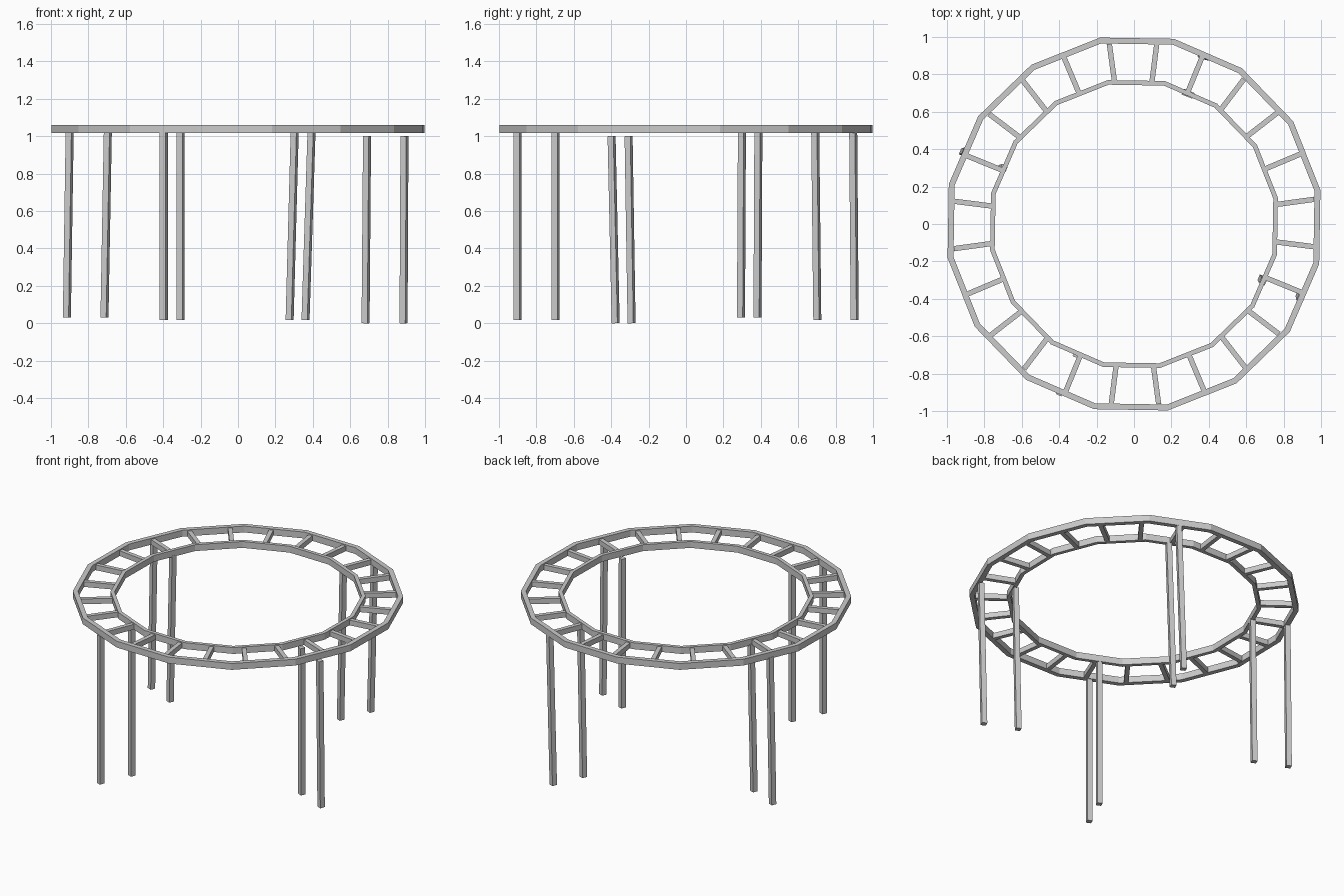
import bpy, bmesh
from math import cos, sin, radians
from mathutils import Vector, Matrix

if "Cube" in bpy.data.objects:
    bpy.data.objects.remove(bpy.data.objects["Cube"])


def finish(name, bm):
    bmesh.ops.recalc_face_normals(bm, faces=bm.faces)
    mesh = bpy.data.meshes.new(name)
    bm.to_mesh(mesh)
    bm.free()
    ob = bpy.data.objects.new(name, mesh)
    bpy.context.collection.objects.link(ob)
    return ob


def ring(name, r_in, r_out, z0, z1, sides=16, turn=10.3):
    """Faceted rectangular-section hoop."""
    bm = bmesh.new()
    loops = []
    for i in range(sides):
        a = radians(turn + 360 / sides * i)
        loops.append([bm.verts.new((r * cos(a), r * sin(a), z))
                      for r, z in ((r_in, z0), (r_out, z0), (r_out, z1), (r_in, z1))])
    for i in range(sides):
        p, q = loops[i], loops[(i + 1) % sides]
        for j in range(4):
            k = (j + 1) % 4
            bm.faces.new((p[j], q[j], q[k], p[k]))
    return finish(name, bm)


def beam(name, start, end, width, height, turn=None):
    """Box running between two points."""
    a, b = Vector(start), Vector(end)
    d = b - a
    if turn is None:                       # horizontal bar
        rot = d.to_track_quat('X', 'Z').to_matrix().to_4x4()
        size = (d.length, width, height)
    else:                                  # upright post
        tilt = Vector((0, 0, 1)).rotation_difference(d).to_matrix().to_4x4()
        rot = tilt @ Matrix.Rotation(radians(turn), 4, 'Z')
        size = (width, height, d.length)
    bm = bmesh.new()
    bmesh.ops.create_cube(bm, size=1, matrix=Matrix.Translation((a + b) / 2) @ rot
                          @ Matrix.Diagonal((*size, 1)))
    return finish(name, bm)


# Two concentric rails
ring("outer_rail", 0.981, 1.013, 1.017, 1.06)
ring("inner_rail", 0.757, 0.782, 1.017, 1.06)

# Radial rungs between the rails
for i in range(24):
    a = radians(7.8 + 15 * i)
    beam(f"rung_{i + 1}", (0.755 * cos(a), 0.755 * sin(a), 1.035),
         (0.972 * cos(a), 0.972 * sin(a), 1.035), 0.028, 0.035)

# Four pairs of slightly leaning legs: bottom point, top point
legs = {
    "left_outer_leg": ((-0.915, 0.382, 0.03), (-0.90, 0.387, 1.025)),
    "left_inner_leg": ((-0.714, 0.294, 0.03), (-0.696, 0.299, 1.025)),
    "right_outer_leg": ((0.885, -0.376, 0.0), (0.89, -0.398, 1.0)),
    "right_inner_leg": ((0.682, -0.291, 0.0), (0.69, -0.307, 1.0)),
    "front_outer_leg": ((-0.397, -0.90, 0.017), (-0.397, -0.90, 1.02)),
    "front_inner_leg": ((-0.307, -0.697, 0.017), (-0.307, -0.697, 1.02)),
    "back_outer_leg": ((0.361, 0.902, 0.017), (0.393, 0.894, 1.02)),
    "back_inner_leg": ((0.276, 0.702, 0.017), (0.303, 0.691, 1.02)),
}
for name, (low, high) in legs.items():
    beam(name, low, high, 0.033, 0.033, turn=-22)
